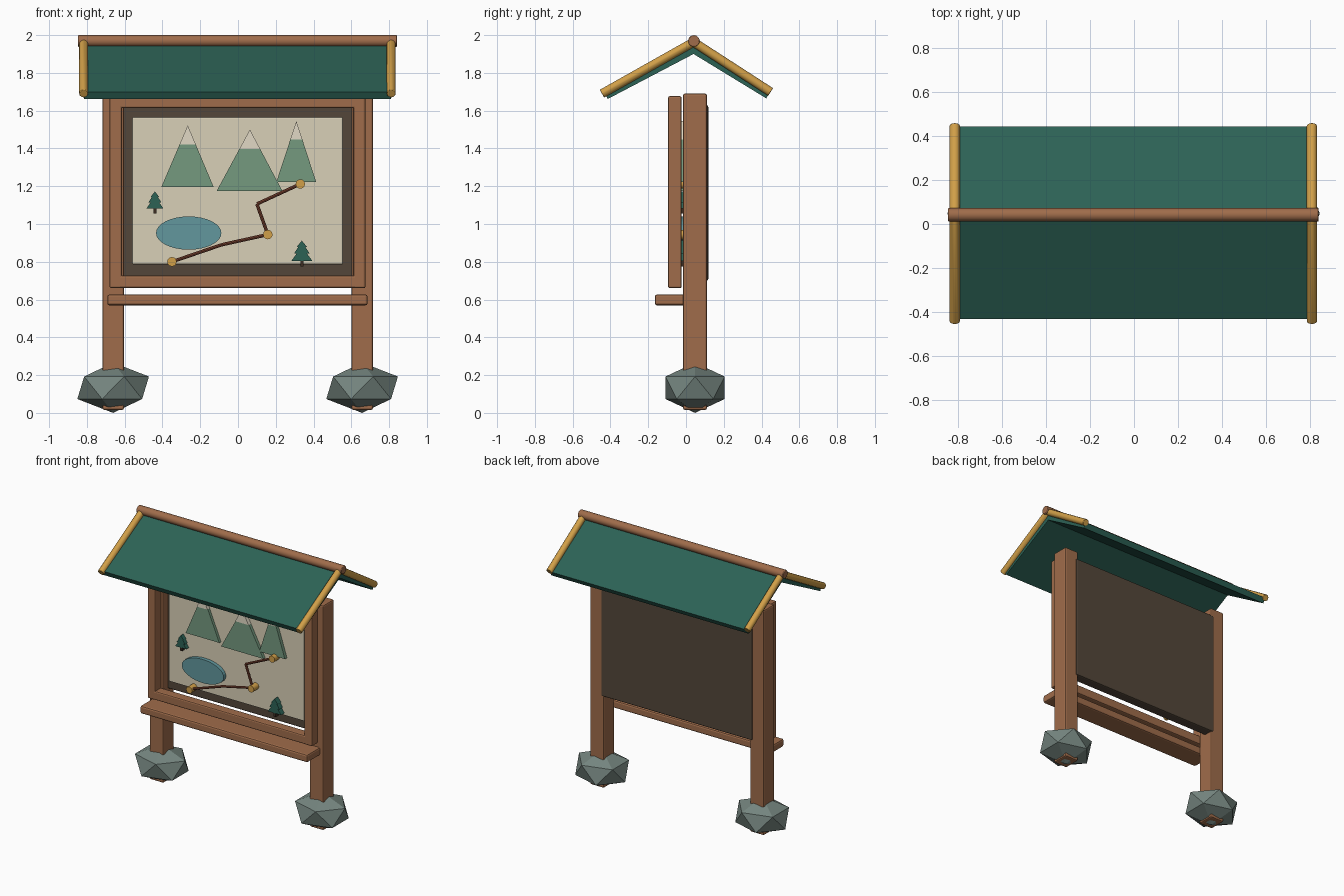
import bpy, bmesh, math
from mathutils import Vector

if "Cube" in bpy.data.objects:
    bpy.data.objects.remove(bpy.data.objects["Cube"])


def material(name, rgb):
    m = bpy.data.materials.new(name)
    m.diffuse_color = [(c / 255) ** 2.2 for c in rgb] + [1]
    m.use_nodes = True
    m.node_tree.nodes["Principled BSDF"].inputs["Base Color"].default_value = m.diffuse_color
    return m


WOOD = material("wood", (158, 108, 76))
TAN = material("light_wood", (208, 158, 74))
GREEN = material("roof_green", (48, 98, 86))
DARK = material("dark_board", (84, 72, 60))
PAPER = material("paper", (216, 207, 182))
STONE = material("stone", (116, 132, 126))
HILL = material("hill_green", (116, 152, 126))
SNOW = material("snow", (224, 216, 196))
WATER = material("water", (98, 150, 156))
TRAIL = material("trail", (128, 72, 54))
TRUNK = material("trunk", (62, 48, 38))


def finish(ob, name, mat, bevel=0.0, smooth=False):
    ob.name = name
    ob.data.materials.append(mat)
    if bevel:
        b = ob.modifiers.new("bevel", 'BEVEL')
        b.width, b.segments = bevel, 2
    if smooth:
        bpy.ops.object.shade_smooth_by_angle(angle=math.radians(40))
    return ob


def box(name, x, y, z, mat, bevel=0.01):
    """Box from (low, high) ranges on each axis."""
    bpy.ops.mesh.primitive_cube_add(size=1, location=[sum(r) / 2 for r in (x, y, z)])
    ob = bpy.context.object
    for v in ob.data.vertices:
        v.co = [c * (r[1] - r[0]) for c, r in zip(v.co, (x, y, z))]
    return finish(ob, name, mat, bevel)


def rod(name, a, b, r, mat, sides=12, bevel=0.0):
    """Cylinder from point a to point b."""
    a, b = Vector(a), Vector(b)
    bpy.ops.mesh.primitive_cylinder_add(vertices=sides, radius=r, depth=(b - a).length,
                                        location=(a + b) / 2)
    ob = bpy.context.object
    ob.rotation_euler = (b - a).to_track_quat('Z', 'Y').to_euler()
    return finish(ob, name, mat, bevel, True)


def prism(name, points, lo, hi, axis, mat):
    """Extrude a closed 2D outline along x (points are y,z) or y (points are x,z)."""
    bm = bmesh.new()
    place = (lambda p, t: (t, p[0], p[1])) if axis == 'x' else (lambda p, t: (p[0], t, p[1]))
    face = bm.faces.new([bm.verts.new(place(p, lo)) for p in points])
    ext = bmesh.ops.extrude_face_region(bm, geom=[face])
    shift = (hi - lo, 0, 0) if axis == 'x' else (0, hi - lo, 0)
    bmesh.ops.translate(bm, vec=shift,
                        verts=[g for g in ext['geom'] if isinstance(g, bmesh.types.BMVert)])
    bmesh.ops.recalc_face_normals(bm, faces=bm.faces)
    me = bpy.data.meshes.new(name)
    bm.to_mesh(me)
    bm.free()
    ob = bpy.data.objects.new(name, me)
    bpy.context.collection.objects.link(ob)
    return finish(ob, name, mat)


# posts standing in faceted stones
for side, cx in (("left", -0.661), ("right", 0.657)):
    box(side + "_post", (cx - 0.057, cx + 0.057), (-0.016, 0.111), (0.016, 1.69), WOOD)
    bpy.ops.mesh.primitive_ico_sphere_add(subdivisions=1, radius=1, location=(cx, 0.048, 0.133))
    stone = bpy.context.object
    stone.scale = (0.212, 0.184, 0.133)
    finish(stone, side + "_stone", STONE)

# backing board and map sheet
box("back_board", (-0.625, 0.62), (0.04, 0.118), (0.70, 1.63), DARK)
box("map_sheet", (-0.56, 0.556), (-0.015, 0.05), (0.785, 1.567), PAPER, 0.008)

# front frame and shelf
FY = (-0.095, -0.023)
box("frame_left", (-0.68, -0.615), FY, (0.66, 1.677), WOOD)
box("frame_right", (0.61, 0.675), FY, (0.66, 1.677), WOOD)
box("frame_top", (-0.67, 0.665), FY, (1.613, 1.675), WOOD)
box("frame_bottom", (-0.67, 0.665), FY, (0.661, 0.728), WOOD)
box("shelf", (-0.692, 0.686), (-0.165, -0.005), (0.569, 0.627), WOOD, 0.012)

# roof panels, ridge pole and gable rods
prism("roof_front", [(0.04, 1.90), (-0.414, 1.662), (-0.434, 1.70), (0.04, 1.95)],
      -0.815, 0.81, 'x', GREEN)
prism("roof_back", [(0.04, 1.90), (0.425, 1.665), (0.445, 1.70), (0.04, 1.95)],
      -0.815, 0.81, 'x', GREEN)
rod("ridge_pole", (-0.847, 0.042, 1.969), (0.842, 0.042, 1.969), 0.031, WOOD, 12, 0.004)
for side, x in (("left", -0.817), ("right", 0.811)):
    rod(side + "_gable_rod_front", (x, 0.04, 1.963), (x, -0.445, 1.69), 0.024, TAN, 12, 0.003)
    rod(side + "_gable_rod_back", (x, 0.04, 1.963), (x, 0.448, 1.699), 0.024, TAN, 12, 0.003)

# mountains: apex x, apex z, base left, base right, base z, snow line z
for i, (ax, az, x0, x1, bz, sz) in enumerate((
        (-0.266, 1.522, -0.406, -0.129, 1.196, 1.42),
        (0.063, 1.50, -0.113, 0.235, 1.175, 1.397),
        (0.309, 1.545, 0.203, 0.414, 1.222, 1.447))):
    t = (az - sz) / (az - bz)
    l, r = ax + (x0 - ax) * t, ax + (x1 - ax) * t
    y = -0.036 - 0.002 * i
    prism(f"mountain_{i}", [(x0, bz), (x1, bz), (r, sz), (l, sz)], y, -0.01, 'y', HILL)
    prism(f"snow_cap_{i}", [(l, sz), (r, sz), (ax, az)], y - 0.006, -0.01, 'y', SNOW)

# lake
ring = [2 * math.pi * k / 32 for k in range(32)]
prism("lake", [(-0.261 + 0.173 * math.cos(a), 0.952 + 0.088 * math.sin(a)) for a in ring],
      -0.042, -0.01, 'y', WATER)

# trees
for side, x, z, h, w, y in (("left", -0.44, 1.055, 0.117, 0.046, -0.045),
                            ("right", 0.338, 0.775, 0.137, 0.055, -0.055)):
    half = [(w, 0.22), (0.5 * w, 0.5), (0.75 * w, 0.5), (0.35 * w, 0.75), (0.5 * w, 0.75)]
    pts = [(x + a, z + b * h) for a, b in half] + [(x, z + h)]
    pts += [(x - a, z + b * h) for a, b in reversed(half)]
    prism(side + "_tree", pts, y, -0.01, 'y', GREEN)
    box(side + "_tree_trunk", (x - 0.008, x + 0.008), (y + 0.004, -0.01),
        (z, z + 0.25 * h), TRUNK, 0)

# trail with marker pegs
path = [(-0.35, 0.80), (-0.087, 0.89), (0.158, 0.944), (0.10, 1.106), (0.33, 1.212)]
for i, (a, b) in enumerate(zip(path, path[1:])):
    rod(f"trail_{i}", (a[0], -0.052, a[1]), (b[0], -0.052, b[1]), 0.009, TRAIL, 8)
for i in (0, 2, 4):
    x, z = path[i]
    rod(f"trail_marker_{i}", (x, -0.01, z), (x, -0.075, z), 0.025, TAN, 12)
